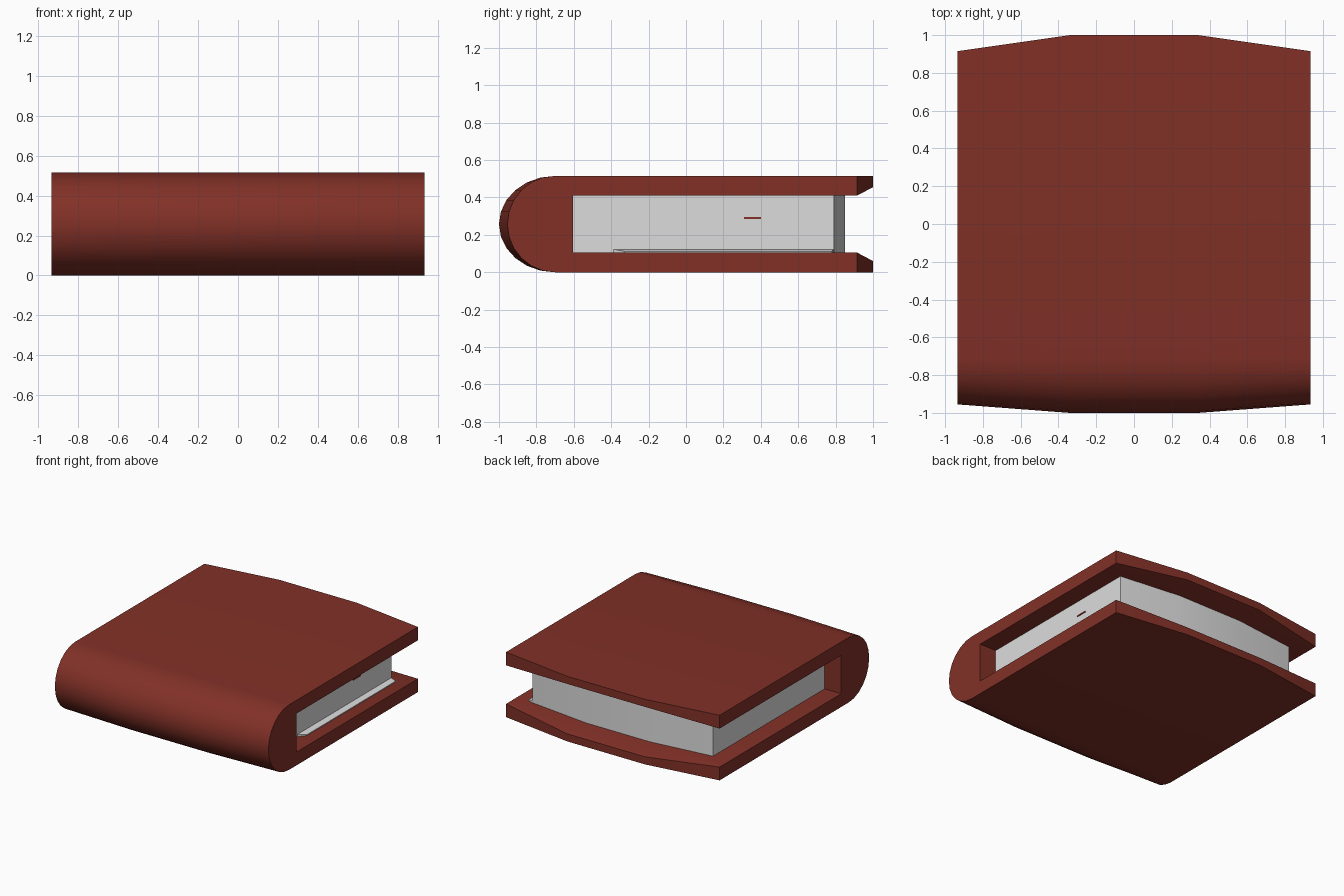
import bpy, bmesh, math

if "Cube" in bpy.data.objects:
    bpy.data.objects.remove(bpy.data.objects["Cube"])

def material(name, rgb):
    m = bpy.data.materials.new(name)
    m.diffuse_color = (*rgb, 1)
    m.use_nodes = True
    m.node_tree.nodes["Principled BSDF"].inputs["Base Color"].default_value = m.diffuse_color
    return m

RED = material("dark red leather", (0.22, 0.030, 0.020))
PAPER = material("paper white", (0.72, 0.72, 0.72))
H = 0.515

def loft(name, sections, mat, angle=35):
    """Skin a list of (x, [(y, z), ...]) cross-sections and cap both ends."""
    bm = bmesh.new()
    rings = [[bm.verts.new((x, y, z)) for y, z in pts] for x, pts in sections]
    for a, b in zip(rings, rings[1:]):
        for i in range(len(a)):
            j = (i + 1) % len(a)
            bm.faces.new((a[i], a[j], b[j], b[i]))
    bm.faces.new(rings[0])
    bm.faces.new(rings[-1])
    bmesh.ops.recalc_face_normals(bm, faces=bm.faces)
    me = bpy.data.meshes.new(name)
    bm.to_mesh(me)
    bm.free()
    me.materials.append(mat)
    ob = bpy.data.objects.new(name, me)
    bpy.context.collection.objects.link(ob)
    bpy.ops.object.select_all(action='DESELECT')
    ob.select_set(True)
    bpy.context.view_layer.objects.active = ob
    bpy.ops.object.shade_smooth_by_angle(angle=math.radians(angle))
    return ob

def cover_profile(front, back, lip):
    # rounded spine, then the two boards with tapered back edges
    arc = []
    for i in range(13):
        t = math.pi * (0.5 + i / 12)
        arc.append((-0.7 + (front - 0.7) * math.cos(t), H / 2 + H / 2 * math.sin(t)))
    lower = [(back, 0), (back, H - lip), (0.86, 0.105), (-0.605, 0.105)]
    upper = [(y, H - z) for y, z in reversed(lower)]
    return arc + lower + upper

# cover: boards and spine in one piece, bowed at front and back
end = cover_profile(0.955, 0.915, 0.41)
mid = cover_profile(1.0, 1.0, 0.455)
loft("cover", [(-0.935, end), (-0.34, mid), (0.34, mid), (0.935, end)], RED)

def block(y0, y1, z0, z1):
    return [(y0, z0), (y1, z0), (y1, z1), (y0, z1)]

# page block with a bowed back edge
pe, pm = block(-0.62, 0.79, 0.104, 0.411), block(-0.62, 0.85, 0.104, 0.411)
loft("pages", [(-0.79, pe), (-0.28, pm), (0.28, pm), (0.79, pe)], PAPER)

# loose page edge lying on the lower board
loft("loose_page", [(0.78, block(-0.4, 0.79, 0.104, 0.125)),
                    (0.835, block(-0.33, 0.78, 0.104, 0.112))], PAPER)

# small marker tab in the page side
tab = block(0.31, 0.40, 0.285, 0.295)
loft("marker_tab", [(0.785, tab), (0.795, tab)], RED)
